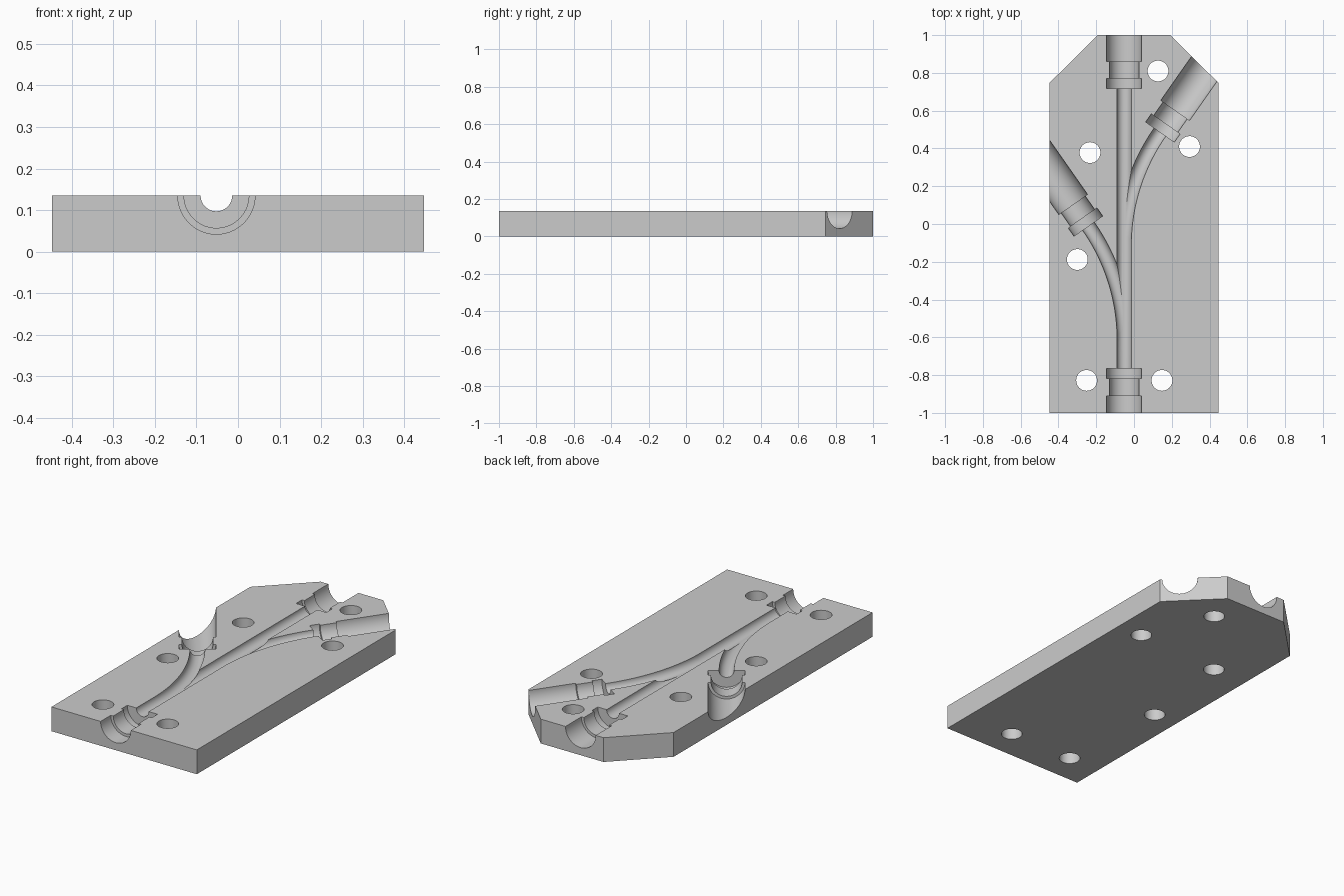
import bpy, bmesh, math
from mathutils import Vector

cube = bpy.data.objects.get("Cube")
if cube:
    bpy.data.objects.remove(cube)

HEIGHT = 0.135
TRUNK_X = -0.052
TUBE, NECK, PORT = 0.038, 0.078, 0.093
BEND = math.radians(35)
BEND_RADIUS = 1.05

grey = bpy.data.materials.new("plain grey")
grey.use_nodes = True
grey.diffuse_color = (0.6, 0.6, 0.6, 1)
grey.node_tree.nodes["Principled BSDF"].inputs["Base Color"].default_value = (0.6, 0.6, 0.6, 1)


def make_object(name, bm):
    bmesh.ops.recalc_face_normals(bm, faces=bm.faces[:])
    mesh = bpy.data.meshes.new(name)
    bm.to_mesh(mesh)
    bm.free()
    mesh.materials.append(grey)
    obj = bpy.data.objects.new(name, mesh)
    bpy.context.collection.objects.link(obj)
    return obj


def sweep(name, stations, sides=64):
    """Round solid through (point, direction, radius) stations lying in the top plane."""
    bm = bmesh.new()
    rings = []
    for (x, y), (dx, dy), r in stations:
        ring = []
        for i in range(sides):
            a = math.tau * (i + 0.5) / sides
            c, s = r * math.cos(a), r * math.sin(a)
            ring.append(bm.verts.new((x + dy * c, y - dx * c, HEIGHT + s)))
        rings.append(ring)
    for a, b in zip(rings, rings[1:]):
        for i in range(sides):
            j = (i + 1) % sides
            bm.faces.new((a[i], a[j], b[j], b[i]))
    bm.faces.new(rings[0])
    bm.faces.new(rings[-1])
    return make_object(name, bm)


def port_stations(start, direction, neck_end, length, collar=0.052):
    """Collar, neck and open port, stepping outwards from the tube end."""
    start, direction = Vector(start), Vector(direction)
    steps = [(0, TUBE), (0, PORT), (collar, PORT), (collar, NECK),
             (neck_end, NECK), (neck_end, PORT), (length, PORT)]
    return [(start + direction * d, direction, r) for d, r in steps]


def branch(name, side, collar_y):
    """Tube that bends off the trunk and ends in an angled port."""
    y0 = collar_y - BEND_RADIUS * math.sin(BEND)
    stations = []
    for i in range(1, 25):
        a = BEND * i / 24
        point = (TRUNK_X + side * BEND_RADIUS * (1 - math.cos(a)),
                 y0 + BEND_RADIUS * math.sin(a))
        stations.append((point, (side * math.sin(a), math.cos(a)), TUBE - 0.0004))
    end, direction, _ = stations.pop()
    return sweep(name, stations + port_stations(end, direction, 0.14, 0.7))


# Plate with two clipped back corners
bm = bmesh.new()
outline = [(-0.447, -1), (0.447, -1), (0.447, 0.747), (0.193, 1), (-0.193, 1), (-0.447, 0.747)]
base = bm.faces.new([bm.verts.new((x, y, 0)) for x, y in outline])
top = bmesh.ops.extrude_face_region(bm, geom=[base])
bmesh.ops.translate(bm, vec=(0, 0, HEIGHT),
                    verts=[v for v in top["geom"] if isinstance(v, bmesh.types.BMVert)])
plate = make_object("mould_plate", bm)

# Straight trunk channel with a port at each end
front = port_stations((TRUNK_X, -0.765), (0, -1), 0.145, 0.4)
front = [(p, (0, 1), r) for p, _, r in reversed(front)]
back = port_stations((TRUNK_X, 0.717), (0, 1), 0.143, 0.4)
cutters = [sweep("trunk_cutter", front + back),
           branch("left_branch_cutter", 1, 0.487),
           branch("right_branch_cutter", -1, -0.011)]

# Through holes
bm = bmesh.new()
for x, y in [(0.127, 0.81), (0.294, 0.41), (-0.233, 0.378),
             (-0.3, -0.188), (-0.251, -0.828), (0.148, -0.828)]:
    hole = bmesh.ops.create_cone(bm, cap_ends=True, segments=48,
                                 radius1=0.055, radius2=0.055, depth=0.6)
    bmesh.ops.translate(bm, verts=hole["verts"], vec=(x, y, 0))
cutters.append(make_object("hole_cutter", bm))

# Carve the plate
bpy.ops.object.select_all(action="DESELECT")
bpy.context.view_layer.objects.active = plate
plate.select_set(True)
for cutter in cutters:
    cutter.hide_render = True
    mod = plate.modifiers.new(cutter.name, "BOOLEAN")
    mod.operation = "DIFFERENCE"
    mod.solver = "EXACT"
    mod.object = cutter
    bpy.ops.object.modifier_apply(modifier=mod.name)
    bpy.data.objects.remove(cutter)

bpy.ops.object.shade_smooth_by_angle(angle=math.radians(30))
